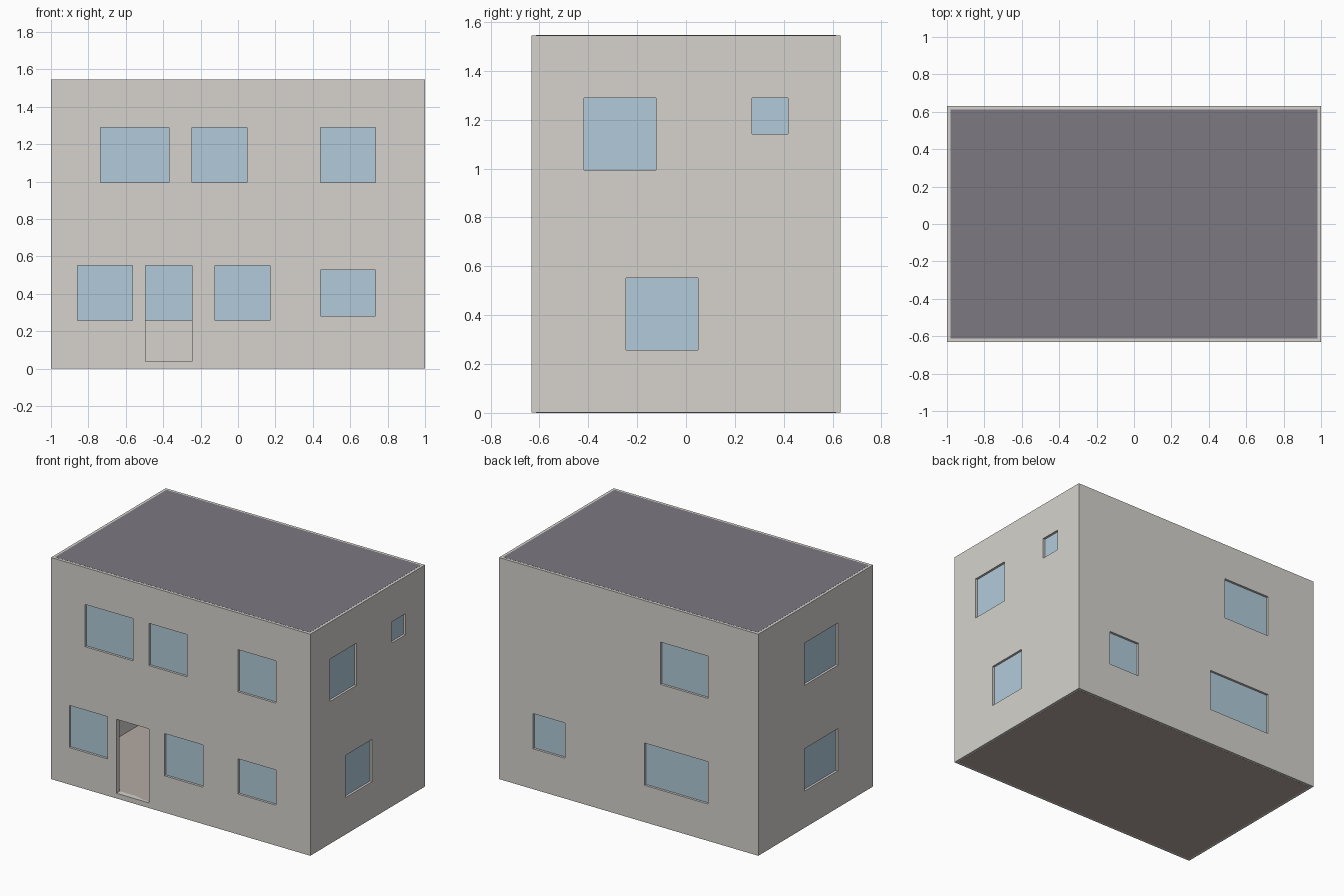
import bpy, bmesh
from mathutils import Vector

if "Cube" in bpy.data.objects:
    bpy.data.objects.remove(bpy.data.objects["Cube"])

S = 2 / 8.15            # metres to model units
W, D, H = 8.0, 5.0, 6.3  # wall centre lines and total height, in metres
T = 0.15                # wall and slab thickness
E = 0.003               # tiny gap that avoids coplanar faces


def material(name, rgb):
    m = bpy.data.materials.new(name)
    m.diffuse_color = (*rgb, 1)
    m.use_nodes = True
    m.node_tree.nodes["Principled BSDF"].inputs["Base Color"].default_value = m.diffuse_color
    return m


WALL = material("plaster", (0.67, 0.65, 0.61))
GLASS = material("window_glass", (0.44, 0.60, 0.70))
ROOF = material("roof_grey", (0.20, 0.19, 0.22))
FLOOR = material("floor_beige", (0.46, 0.40, 0.36))


def add_box(bm, lo, hi):
    lo, hi = Vector(lo) * S, Vector(hi) * S
    verts = bmesh.ops.create_cube(bm, size=1)["verts"]
    for v in verts:
        v.co = Vector((lo[i] + (v.co[i] + 0.5) * (hi[i] - lo[i]) for i in range(3)))


def finish(bm, name, mat):
    bmesh.ops.recalc_face_normals(bm, faces=bm.faces)
    mesh = bpy.data.meshes.new(name)
    bm.to_mesh(mesh)
    bm.free()
    obj = bpy.data.objects.new(name, mesh)
    bpy.context.collection.objects.link(obj)
    if mat:
        mesh.materials.append(mat)
    return obj


def box(name, lo, hi, mat):
    bm = bmesh.new()
    add_box(bm, lo, hi)
    return finish(bm, name, mat)


# Openings per side: start, end, bottom, top along the wall
LOW, HIGH, SMALL = (1.05, 2.25), (4.05, 5.25), (1.15, 2.15)
windows = {
    "front": [(-3.5, -2.3, *LOW), (-0.5, 0.7, *LOW), (1.8, 3.0, *SMALL),
              (-3.0, -1.5, *HIGH), (-1.0, 0.2, *HIGH), (1.8, 3.0, *HIGH)],
    "back": [(-2.5, -0.5, *LOW), (2.0, 3.0, *SMALL), (-2.5, -1.0, *HIGH)],
    "right": [(-1.0, 0.2, *LOW), (-1.7, -0.5, *HIGH), (1.1, 1.7, 4.65, 5.25)],
    "left": [(-1.0, 0.5, *LOW), (-1.0, 0.5, *HIGH)],
}
door = (-2.02, -1.0, T, 2.25)


def opening(side, spec, half):
    a, b, z0, z1 = spec
    if side in ("front", "back"):
        y = -D / 2 if side == "front" else D / 2
        return (a, y - half, z0), (b, y + half, z1)
    x = -W / 2 if side == "left" else W / 2
    return (x - half, a, z0), (x + half, b, z1)


# Outer walls: rectangular ring raised to full height
bm = bmesh.new()
rings = []
for off in (T / 2, -T / 2):
    x, y = W / 2 + off, D / 2 + off
    rings.append([bm.verts.new((px * S, py * S, E * S))
                  for px, py in ((-x, -y), (x, -y), (x, y), (-x, y))])
for i in range(4):
    j = (i + 1) % 4
    bm.faces.new((rings[0][i], rings[0][j], rings[1][j], rings[1][i]))
top = bmesh.ops.extrude_face_region(bm, geom=bm.faces[:])["geom"]
bmesh.ops.translate(bm, vec=(0, 0, (H - 2 * E) * S),
                    verts=[g for g in top if isinstance(g, bmesh.types.BMVert)])
walls = finish(bm, "outer_walls", WALL)

# Cut the window and door openings
bm = bmesh.new()
for side, specs in windows.items():
    for spec in specs:
        add_box(bm, *opening(side, spec, 0.3))
add_box(bm, *opening("front", door, 0.3))
cutter = finish(bm, "opening_cutter", None)
cutter.hide_render = True
mod = walls.modifiers.new("openings", "BOOLEAN")
mod.operation, mod.solver, mod.object = "DIFFERENCE", "EXACT", cutter
bpy.context.view_layer.objects.active = walls
bpy.ops.object.modifier_apply(modifier=mod.name)
bpy.data.objects.remove(cutter)

# Glass panes in the middle of the wall
for side, specs in windows.items():
    for n, spec in enumerate(specs, 1):
        box(f"{side}_window_{n}", *opening(side, spec, 0.01), GLASS)

# Floor slabs and flat roof reach the wall centre lines
for name, z, mat in (("ground_floor", 0, FLOOR), ("upper_floor", 3.0, FLOOR),
                     ("flat_roof", H - T, ROOF)):
    box(name, (-W / 2, -D / 2, z), (W / 2, D / 2, z + T), mat)

# Inner walls on both storeys
for storey, z0, z1 in (("ground", T, 3.0), ("upper", 3.0 + T, H - T)):
    box(f"{storey}_cross_wall", (1 - T / 2, -D / 2 + T / 2, z0),
        (1 + T / 2, D / 2 - T / 2, z1), WALL)
    box(f"{storey}_room_wall", (1 + T / 2, 0.45 - T / 2, z0),
        (W / 2 - T / 2, 0.45 + T / 2, z1), WALL)
